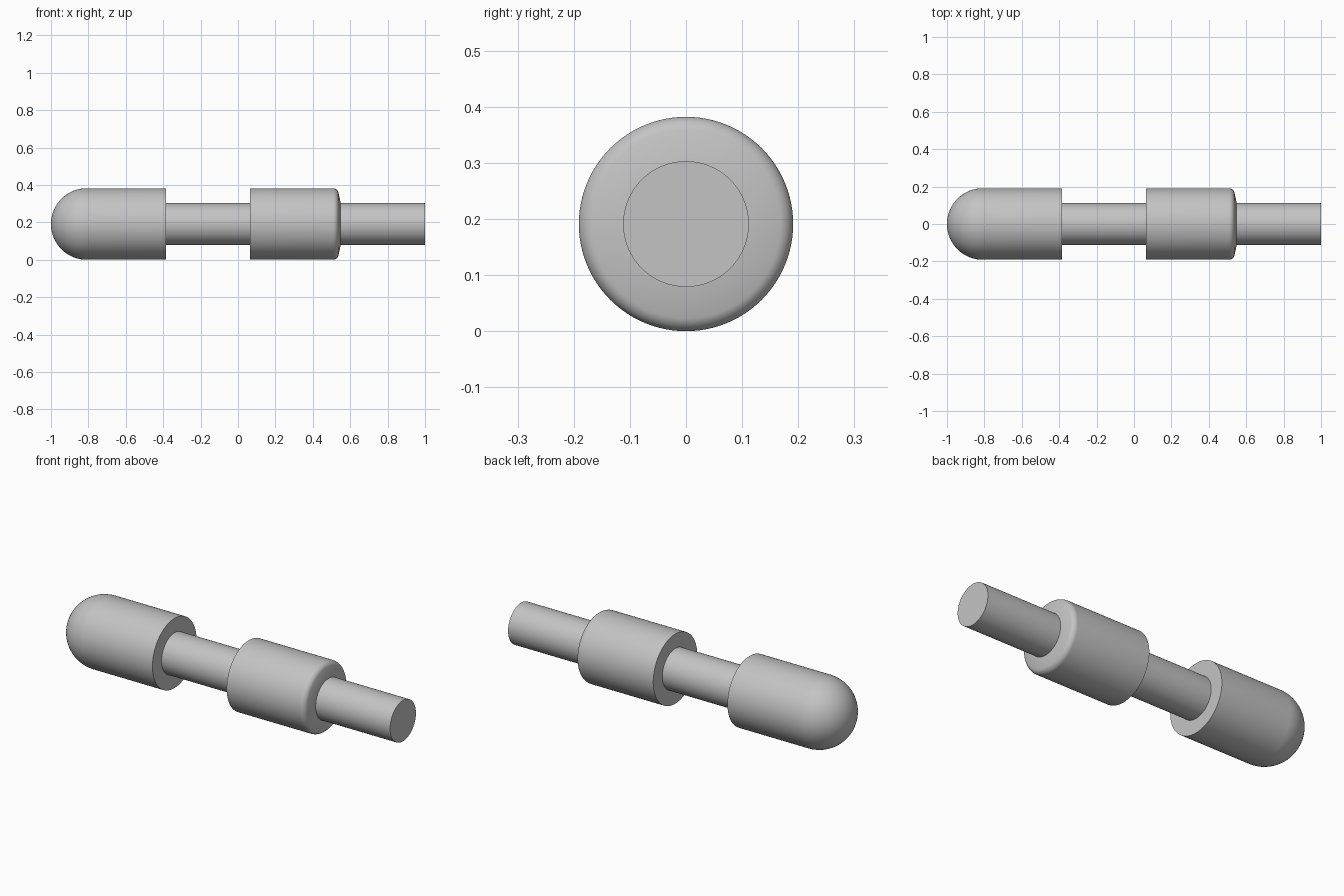
import bpy
import bmesh
from math import sin, cos, pi, radians
from mathutils import Matrix, Vector

cube = bpy.data.objects.get("Cube")
if cube:
    bpy.data.objects.remove(cube, do_unlink=True)

R = 0.191        # head and collar radius
ROD_R = 0.112    # rod radius
SEGMENTS = 96

grey = bpy.data.materials.new("light grey")
grey.use_nodes = True
grey.diffuse_color = (0.55, 0.55, 0.55, 1)
grey.node_tree.nodes["Principled BSDF"].inputs["Base Color"].default_value = (0.55, 0.55, 0.55, 1)


def arc(cx, cr, radius, start, end, steps):
    """Profile points (x, radius) along a circular arc, angles in degrees."""
    angles = [radians(start + (end - start) * i / steps) for i in range(steps + 1)]
    return [(cx + radius * cos(a), cr + radius * sin(a)) for a in angles]


def lathe(name, profile):
    """Turn a profile that starts and ends on the axis about the long axis."""
    bm = bmesh.new()
    verts = [bm.verts.new((x, 0, r)) for x, r in profile]
    edges = [bm.edges.new(pair) for pair in zip(verts, verts[1:])]
    bmesh.ops.spin(bm, geom=verts + edges, axis=Vector((1, 0, 0)), cent=(0, 0, 0),
                   angle=2 * pi, steps=SEGMENTS, use_merge=True)
    bmesh.ops.remove_doubles(bm, verts=bm.verts, dist=1e-5)
    bmesh.ops.recalc_face_normals(bm, faces=bm.faces)
    bmesh.ops.transform(bm, matrix=Matrix.Translation((0, 0, R)), verts=bm.verts)
    mesh = bpy.data.meshes.new(name)
    bm.to_mesh(mesh)
    bm.free()
    mesh.materials.append(grey)
    obj = bpy.data.objects.new(name, mesh)
    bpy.context.collection.objects.link(obj)
    bpy.ops.object.select_all(action="DESELECT")
    obj.select_set(True)
    bpy.context.view_layer.objects.active = obj
    bpy.ops.object.shade_smooth_by_angle(angle=radians(30))
    return obj


# Domed head: hemisphere running into a cylinder with a flat back
lathe("domed_head", arc(R - 1, 0, R, 180, 90, 24) + [(-0.385, R), (-0.385, 0)])

# Collar: flat on one end, rounded rim and shallow cone on the other
lathe("collar", [(0.065, 0), (0.065, R)]
      + arc(0.508, R - 0.03, 0.03, 90, 13, 10)
      + [(0.549, ROD_R), (0.549, 0)])

# Rod running through the collar into the head
lathe("rod", [(-0.45, 0), (-0.45, ROD_R), (1, ROD_R), (1, 0)])
